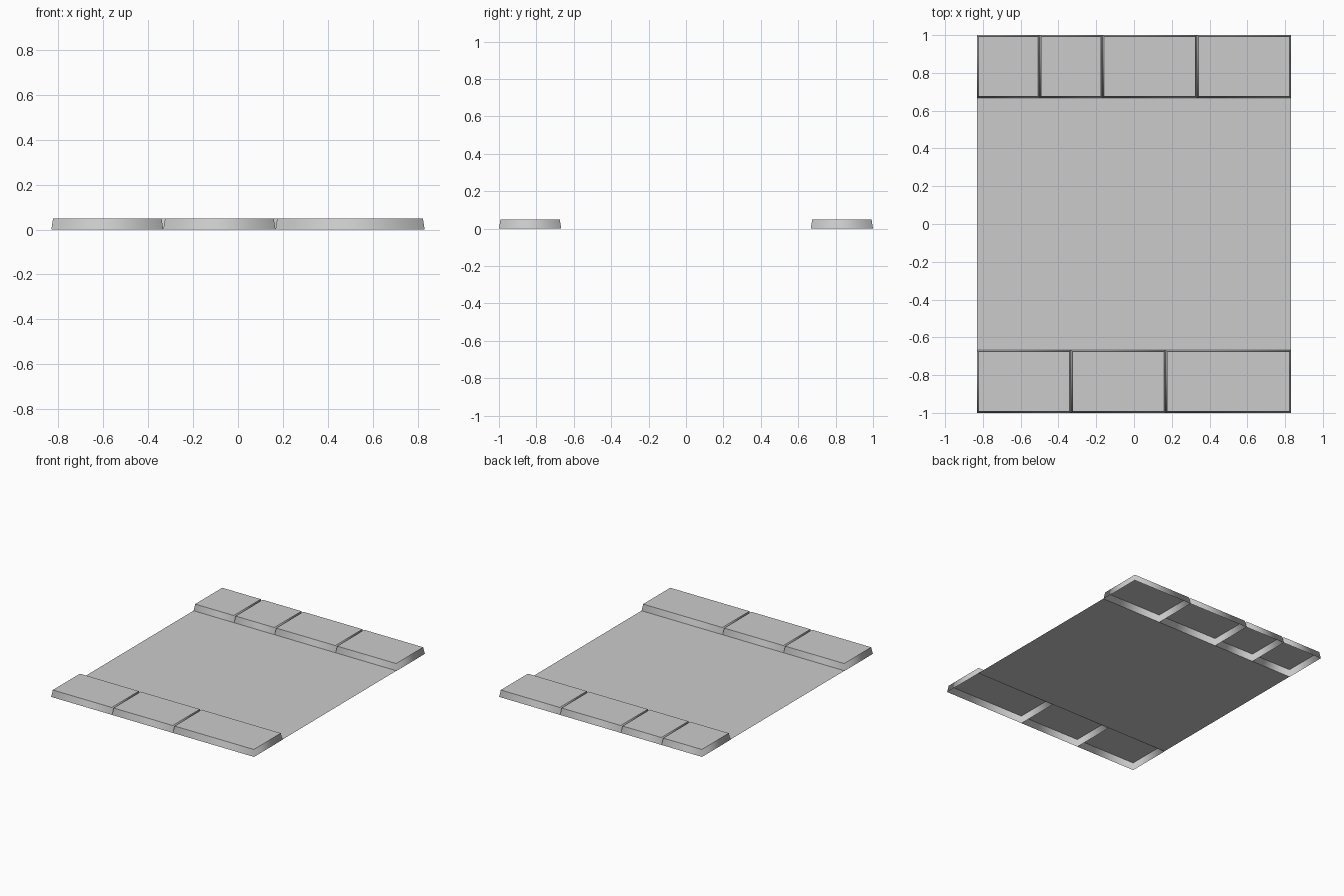
import bpy
import bmesh

cube = bpy.data.objects.get("Cube")
if cube:
    bpy.data.objects.remove(cube, do_unlink=True)

HALF_X, EDGE, OUTER = 0.832, 0.667, 1.0
HEIGHT, TAPER = 0.05, 0.008

stone = bpy.data.materials.new("light_grey_stone")
stone.use_nodes = True
colour = (0.6, 0.6, 0.6, 1)
stone.diffuse_color = colour
stone.node_tree.nodes["Principled BSDF"].inputs["Base Color"].default_value = colour


def rectangle(bm, x0, x1, y0, y1, z):
    return [bm.verts.new((x, y, z))
            for x, y in ((x0, y0), (x1, y0), (x1, y1), (x0, y1))]


def finish(bm, name):
    mesh = bpy.data.meshes.new(name)
    bm.to_mesh(mesh)
    bm.free()
    mesh.materials.append(stone)
    obj = bpy.data.objects.new(name, mesh)
    bpy.context.collection.objects.link(obj)
    return obj


def kerb_block(name, x0, x1, y0, y1):
    """Tapered slab, open underneath, with walls shaded round the corners."""
    bm = bmesh.new()
    low = rectangle(bm, x0, x1, y0, y1, 0)
    high = rectangle(bm, x0 + TAPER, x1 - TAPER, y0 + TAPER, y1 - TAPER, HEIGHT)
    for i in range(4):
        j = (i + 1) % 4
        bm.faces.new((low[i], low[j], high[j], high[i])).smooth = True
    top = bm.faces.new(high)
    for edge in top.edges:
        edge.smooth = False
    return finish(bm, name)


def kerb_row(name, joints, y0, y1):
    ends = [-HALF_X, *joints, HALF_X]
    for n, (x0, x1) in enumerate(zip(ends, ends[1:]), 1):
        kerb_block(f"{name}_{n}", x0, x1, y0, y1)


# Flat paving between the two kerbs
bm = bmesh.new()
bm.faces.new(rectangle(bm, -HALF_X, HALF_X, -EDGE, EDGE, 0.002))
finish(bm, "paving")

# Front and back rows of kerb blocks
kerb_row("front_kerb_block", (-0.333, 0.167), -OUTER, -EDGE)
kerb_row("back_kerb_block", (-0.5, -0.167, 0.333), EDGE, OUTER)
